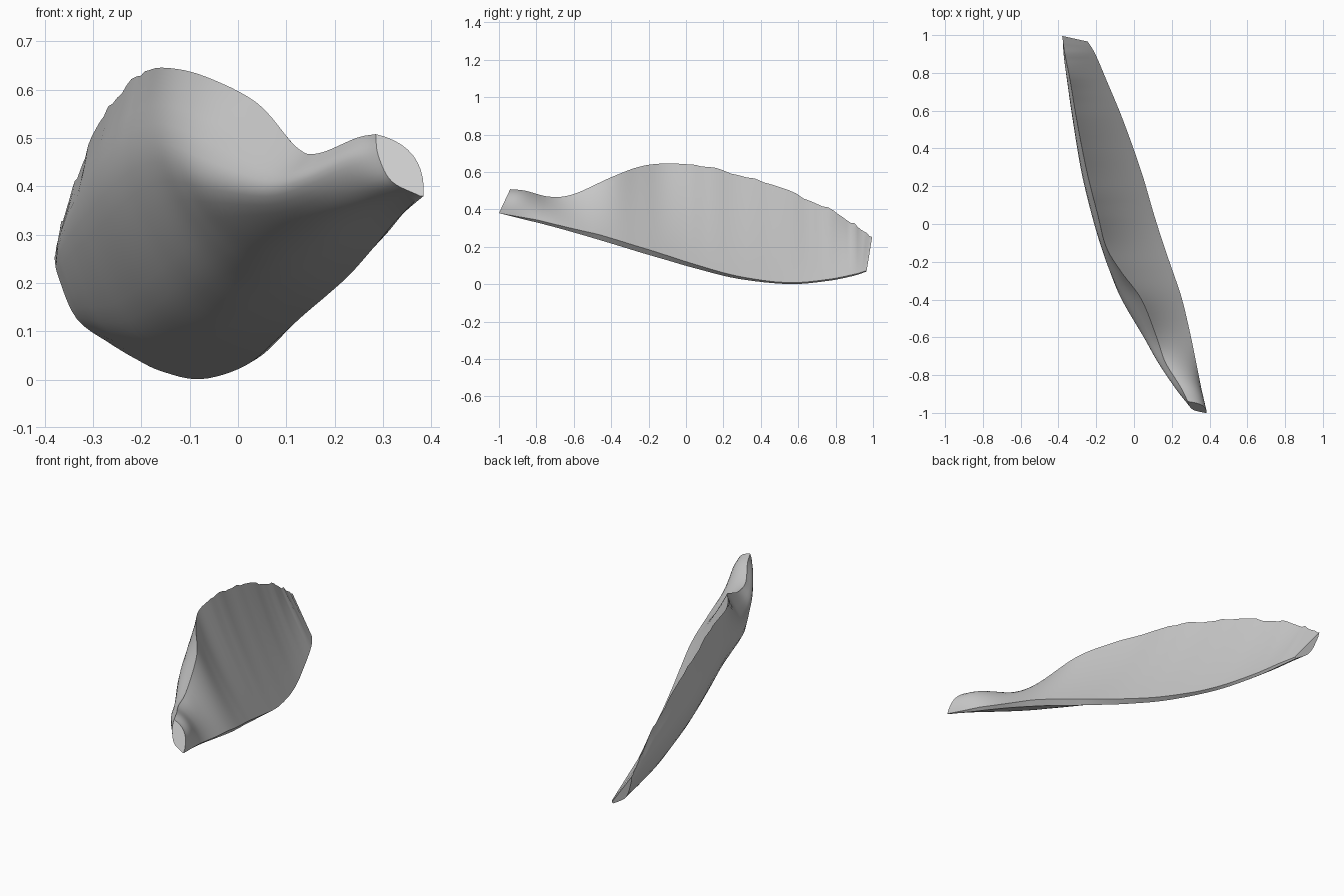
import bpy, bmesh, random
from mathutils import Vector

if "Cube" in bpy.data.objects:
    bpy.data.objects.remove(bpy.data.objects["Cube"])

random.seed(4)

# Cross-sections along the blade:
# y_top, y_bottom, z_top, x_top, x_left, x_right, z_bottom, outer-face bulge, height of the belly
S = [
    (-.94, -1.0, .508, .285, .280, .384, .380, .028, .66),
    (-.86, -.90, .500, .245, .212, .362, .355, .030, .66),
    (-.73, -.75, .468, .165, .120, .332, .318, .015, .62),
    (-.60, -.60, .482, .120, .042, .302, .277, .00, .58),
    (-.40, -.40, .572, .040, -.075, .255, .218, -.008, .58),
    (-.25, -.25, .628, -.070, -.138, .205, .172, -.012, .60),
    (-.12, -.12, .645, -.148, -.180, .160, .134, -.014, .62),
    (.05, .05, .636, -.192, -.231, .106, .085, -.014, .63),
    (.28, .28, .592, -.250, -.286, .038, .029, -.012, .63),
    (.55, .55, .500, -.303, -.331, -.058, .001, -.010, .66),
    (.76, .76, .410, -.338, -.362, -.145, .018, -.008, .70),
    (.90, .90, .325, -.366, -.380, -.205, .046, .0, .75),
    (.995, .965, .250, -.380, -.382, -.245, .068, .0, .80),
]


def catmull(pts, t):
    """Smooth interpolation through a list of tuples, t in segments."""
    i = min(int(t), len(pts) - 2)
    u = t - i
    p1, p2 = pts[i], pts[i + 1]
    p0 = pts[i - 1] if i else [2 * a - b for a, b in zip(p1, p2)]
    p3 = pts[i + 2] if i + 2 < len(pts) else [2 * b - a for a, b in zip(p1, p2)]
    return [.5 * (2 * b + (c - a) * u + (2 * a - 5 * b + 4 * c - d) * u * u
                  + (3 * b - a - 3 * c + d) * u ** 3)
            for a, b, c, d in zip(p0, p1, p2, p3)]


def section(row, jag):
    yt, yb, zt, xt, xl, xr, zb, bulge, belly = row
    h, w = zt - zb, xr - xl
    top = (xt, zt - jag)
    left = (xl + .01, zb + belly * h)
    mid = ((xl + xr) / 2 - .14 * w, zb + (belly / 2 - .09) * h)
    keel = (xr - .07 * w, zb)
    lip = .028 if yb < -.2 else max(.008, .028 - .03 * (yb + .2))
    edge = (xr, zb + lip * min(1, h / .3) * min(1, (yb + 1) * 5))
    # convex inner side from the crest down to the keel
    side = [top, left, mid, keel]
    pts = [catmull(side, 3 * k / 15) for k in range(16)]
    # gently hollowed outer side from the sharp edge back up to the crest
    for k in range(10):
        u = k / 10
        b = 4 * u * (1 - u) * bulge
        pts.append((edge[0] + (top[0] - edge[0]) * u + b,
                    edge[1] + (top[1] - edge[1]) * u + b * .7))
    return [Vector((x, yb + (yt - yb) * min(1, max(0, (z - zb) / h)), z)) for x, z in pts]


bm = bmesh.new()
rings = []
STEPS = 6
total = (len(S) - 1) * STEPS
for n in range(total + 1):
    row = catmull(S, n / STEPS)
    # chipped crest on the rear half
    jag = random.uniform(-.004, .012) if row[0] > .0 else 0
    rings.append([bm.verts.new(p) for p in section(row, jag)])

m = len(rings[0])
for a, b in zip(rings, rings[1:]):
    for k in range(m):
        bm.faces.new((a[k], a[(k + 1) % m], b[(k + 1) % m], b[k]))

# broken ends
bm.faces.new(rings[0])
bm.faces.new(rings[-1])
bmesh.ops.recalc_face_normals(bm, faces=bm.faces)

me = bpy.data.meshes.new("stone_blade")
bm.to_mesh(me)
bm.free()
ob = bpy.data.objects.new("stone_blade", me)
bpy.context.collection.objects.link(ob)
bpy.context.view_layer.objects.active = ob
ob.select_set(True)
bpy.ops.object.shade_smooth_by_angle(angle=.7)
